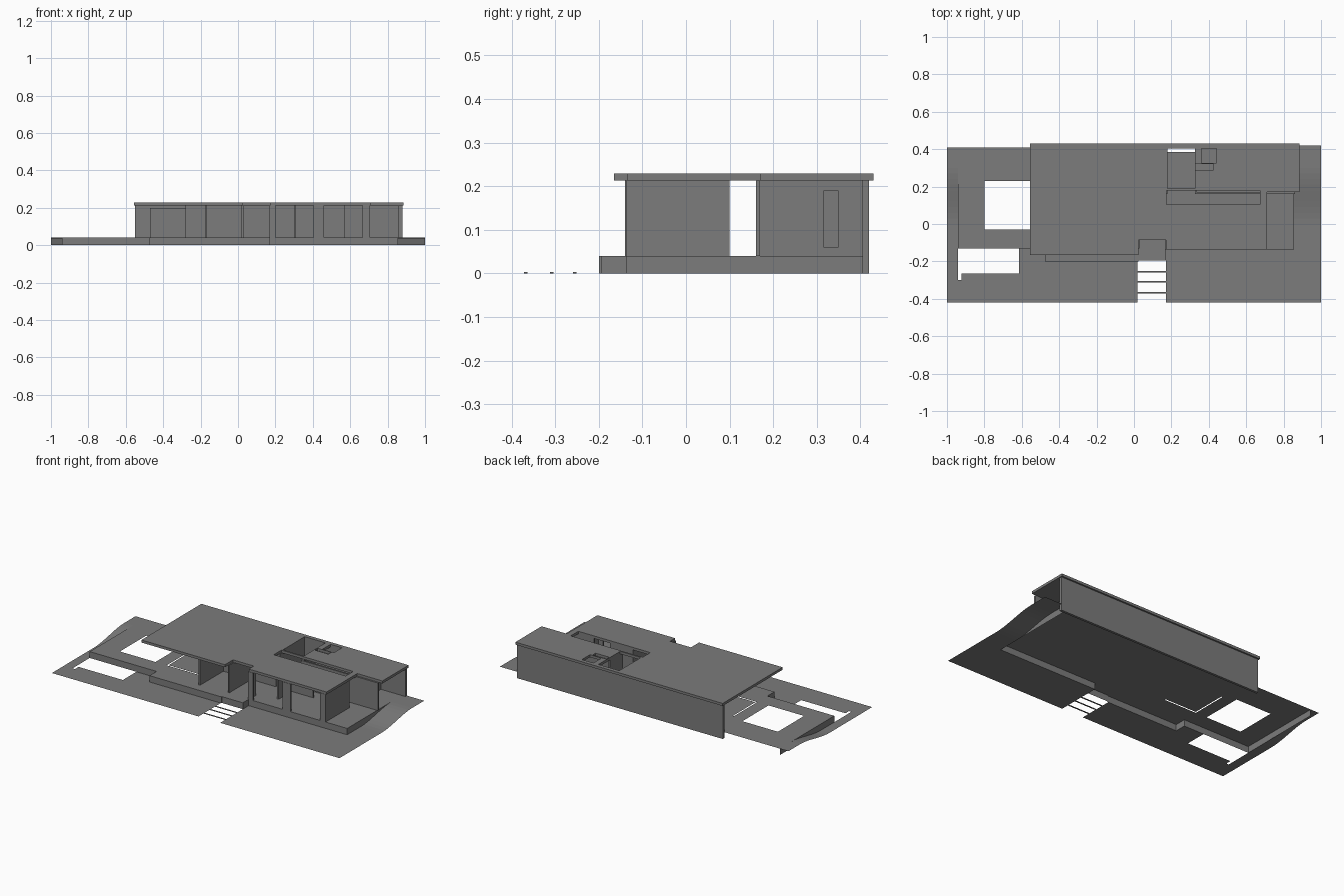
import bpy
import bmesh

cube = bpy.data.objects.get("Cube")
if cube:
    bpy.data.objects.remove(cube)

grey = bpy.data.materials.new("plain grey")
grey.use_nodes = True
colour = (0.2, 0.2, 0.2, 1)
grey.diffuse_color = colour
grey.node_tree.nodes["Principled BSDF"].inputs["Base Color"].default_value = colour


def finish(name, bm, closed=True):
    if closed:
        bmesh.ops.recalc_face_normals(bm, faces=bm.faces)
    mesh = bpy.data.meshes.new(name)
    bm.to_mesh(mesh)
    bm.free()
    mesh.materials.append(grey)
    obj = bpy.data.objects.new(name, mesh)
    bpy.context.collection.objects.link(obj)
    return obj


def inside(x, y, rects):
    return any(a < x < b and c < y < d for a, b, c, d in rects)


def plate(name, solids, holes, height, thickness=0.0, extra_y=()):
    """Flat sheet or slab covering solids minus holes; rects are x0, x1, y0, y1."""
    rects = solids + holes
    xs = sorted({v for r in rects for v in r[:2]})
    ys = sorted({v for r in rects for v in r[2:]} | set(extra_y))
    bm = bmesh.new()
    verts = {}

    def vert(x, y):
        if (x, y) not in verts:
            verts[x, y] = bm.verts.new((x, y, height(y)))
        return verts[x, y]

    for a, b in zip(xs, xs[1:]):
        for c, d in zip(ys, ys[1:]):
            mid = ((a + b) / 2, (c + d) / 2)
            if inside(*mid, solids) and not inside(*mid, holes):
                bm.faces.new([vert(a, c), vert(b, c), vert(b, d), vert(a, d)])
    if thickness:
        ret = bmesh.ops.extrude_face_region(bm, geom=bm.faces[:], use_keep_orig=True)
        top = [g for g in ret["geom"] if isinstance(g, bmesh.types.BMVert)]
        bmesh.ops.translate(bm, verts=top, vec=(0, 0, thickness))
    return finish(name, bm, bool(thickness))


def box(name, x0, x1, y0, y1, z0, z1):
    bm = bmesh.new()
    bmesh.ops.create_cube(bm, size=1)
    for v in bm.verts:
        v.co = (x1 if v.co.x > 0 else x0, y1 if v.co.y > 0 else y0, z1 if v.co.z > 0 else z0)
    return finish(name, bm)


FLOOR, CEILING, ROOF = 0.04, 0.213, 0.229


def slope(y):
    t = min(max(y / 0.3, 0), 1)
    return FLOOR * t * t * (3 - 2 * t)


# Raised floor: footprint shared with the ground opening
footprint = [
    (-0.94, -0.475, -0.13, 0.41),
    (-0.475, 0.025, -0.2, 0.41),
    (0.025, 0.17, -0.195, 0.41),
    (0.17, 0.855, -0.137, 0.41),
]
floor_holes = [
    (-0.8, -0.553, -0.03, 0.23),
    (-0.475, -0.467, -0.03, 0.2),
    (-0.475, -0.25, -0.03, -0.022),
    (0.18, 0.325, 0.385, 0.405),
]
plate("raised_floor", footprint, floor_holes, lambda y: FLOOR)

# Skirt around the raised floor, open underneath
outline = [(-0.94, 0.41), (-0.94, -0.13), (-0.475, -0.13), (-0.475, -0.2),
           (0.025, -0.2), (0.025, -0.195), (0.17, -0.195), (0.17, -0.137),
           (0.855, -0.137), (0.855, 0.41)]
bm = bmesh.new()
for (xa, ya), (xb, yb) in zip(outline, outline[1:]):
    bm.faces.new([bm.verts.new(p) for p in (
        (xa, ya, 0), (xb, yb, 0), (xb, yb, FLOOR), (xa, ya, FLOOR))])
finish("floor_skirt", bm, False)

# Ground sheet, rising gently towards the back
ground_holes = footprint + [
    (-0.94, -0.615, -0.265, -0.13),
    (-0.94, -0.923, -0.3, -0.265),
    (0.02, 0.17, -0.42, -0.19),
    (-0.94, 0.855, 0.4, 0.42),
]
plate("ground", [(-1, 0.9, -0.42, 0.41), (0.9, 1, -0.42, 0.42), (0.855, 0.9, 0.3, 0.42)],
      ground_holes, slope, extra_y=[i * 0.03 for i in range(11)])

# Thin strips across the entrance path
for i, y in enumerate((-0.255, -0.308, -0.368)):
    box(f"path_strip_{i}", 0.02, 0.17, y - 0.004, y + 0.004, 0, 0.003)

# Roof slab with courtyard, corridor and small skylight openings
roof = [
    (-0.556, 0.025, -0.165, 0.43),
    (0.025, 0.17, -0.085, 0.43),
    (0.17, 0.71, -0.135, 0.43),
    (0.71, 0.885, 0.17, 0.43),
]
roof_holes = [
    (0.18, 0.325, 0.19, 0.405),
    (0.175, 0.675, 0.105, 0.18),
    (0.36, 0.44, 0.325, 0.405),
    (0.33, 0.425, 0.29, 0.32),
]
plate("roof", roof, roof_holes, lambda y: CEILING, ROOF - CEILING)

# Long back wall
box("back_wall", -0.55, 0.88, 0.405, 0.42, 0, CEILING)

# Cross walls: x, start y, end y
for i, (x, y0, y1) in enumerate([
    (-0.175, -0.14, 0.1), (0.02, -0.13, 0.1), (0.165, -0.13, -0.07),
    (0.3, -0.04, 0.1), (0.695, -0.137, 0.1), (-0.28, 0.17, 0.405),
    (0.17, 0.17, 0.405), (0.325, 0.17, 0.29), (0.7, 0.17, 0.405),
]):
    box(f"cross_wall_{i}", x, x + 0.01, y0, y1, FLOOR, CEILING)

# Walls on both sides of the corridor: start x, end x, front y
for i, (x0, x1, y) in enumerate([
    (-0.175, 0.2, 0.09), (0.3, 0.46, 0.09), (0.57, 0.705, 0.09),
    (-0.28, 0.18, 0.16), (0.325, 0.86, 0.16),
]):
    box(f"corridor_wall_{i}", x0, x1, y, y + 0.01, FLOOR, CEILING)

# Front piers and the low panel on the terrace side
for i, (x0, x1) in enumerate([(0.165, 0.2), (0.405, 0.46), (0.665, 0.705)]):
    box(f"front_pier_{i}", x0, x1, -0.137, -0.125, FLOOR, CEILING)
box("terrace_panel", -0.47, -0.28, 0.385, 0.405, FLOOR, 0.2)
box("room_cabinet", 0.71, 0.73, 0.315, 0.35, 0.06, 0.19)
